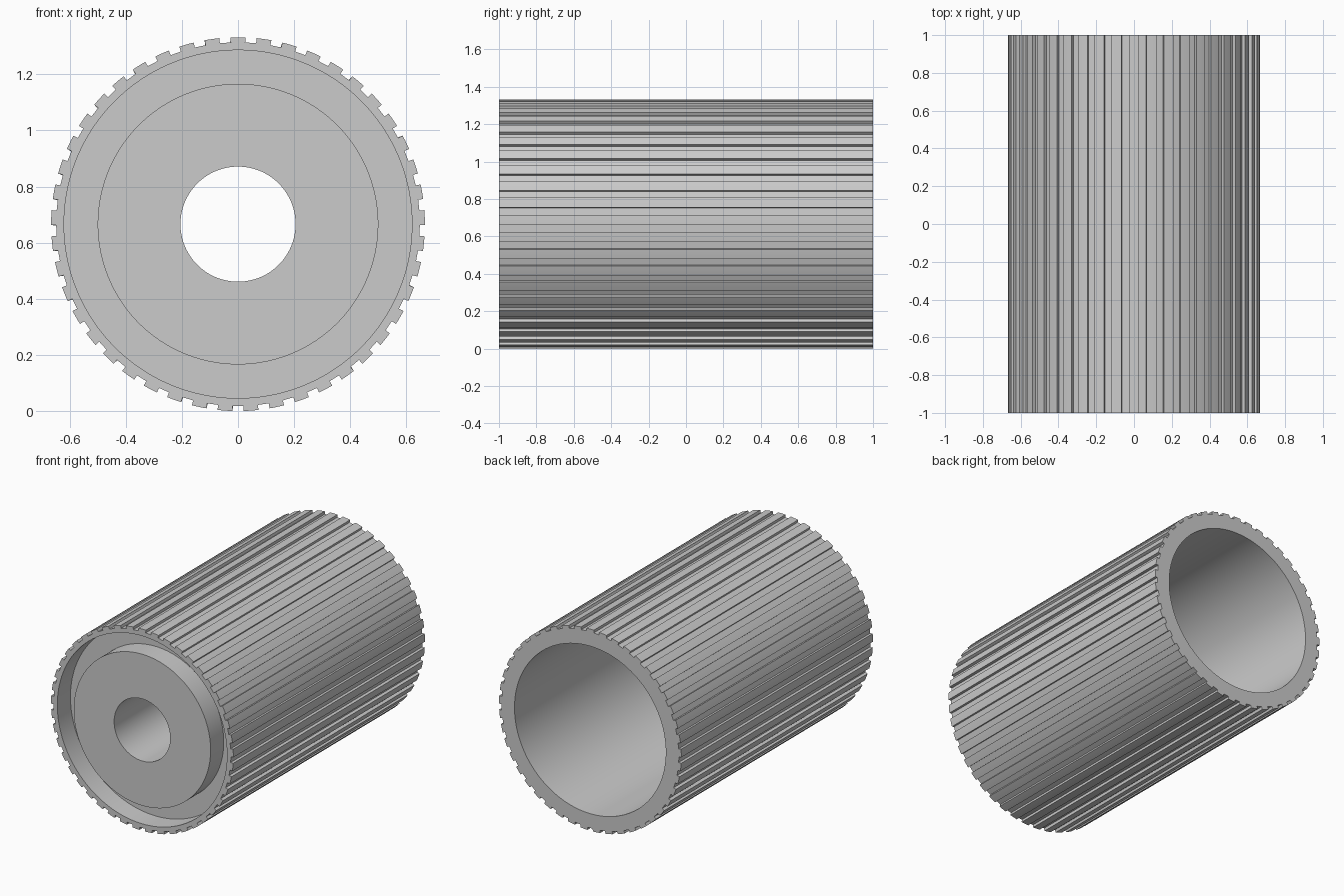
import bpy, bmesh, math

cube = bpy.data.objects.get("Cube")
if cube:
    bpy.data.objects.remove(cube, do_unlink=True)

TEETH = 45
R_TIP, R_ROOT = 0.666, 0.648
HALF_GROOVE = 0.02
CENTRE_Z = 0.666
FRONT, BACK = -1.0, 1.0

grey = bpy.data.materials.new("plain grey")
grey.use_nodes = True
colour = (0.6, 0.6, 0.6, 1)
grey.diffuse_color = colour
grey.node_tree.nodes["Principled BSDF"].inputs["Base Color"].default_value = colour


def toothed_outline():
    """Radius and angle round the rim, with a groove at the very bottom."""
    pitch = math.tau / TEETH
    half = HALF_GROOVE / R_TIP
    land = pitch - 2 * half
    points = []
    for i in range(TEETH):
        a = -math.pi / 2 + i * pitch
        points += [(R_TIP, a - half), (R_ROOT, a - half),
                   (R_ROOT, a + half), (R_TIP, a + half),
                   (R_TIP, a + half + land / 3), (R_TIP, a + half + land * 2 / 3)]
    return points


def circle_outline(radius):
    count = TEETH * 6
    start = -math.pi / 2 - HALF_GROOVE / R_TIP
    return [(radius, start + math.tau * i / count) for i in range(count)]


# Closed cross-section: rim, front ring groove, hub with hole, deep rear bore
rim = toothed_outline()
sections = [
    (rim, BACK), (rim, FRONT),
    (circle_outline(0.62), FRONT), (circle_outline(0.62), FRONT + 0.137),
    (circle_outline(0.5), FRONT + 0.137), (circle_outline(0.5), FRONT),
    (circle_outline(0.205), FRONT), (circle_outline(0.205), -0.42),
    (circle_outline(0.553), -0.42), (circle_outline(0.553), BACK),
]

bm = bmesh.new()
rings = [[bm.verts.new((r * math.cos(a), y, CENTRE_Z + r * math.sin(a)))
          for r, a in outline] for outline, y in sections]
for k, ring in enumerate(rings):
    following = rings[(k + 1) % len(rings)]
    for i in range(len(ring)):
        j = (i + 1) % len(ring)
        bm.faces.new((ring[i], ring[j], following[j], following[i]))
bmesh.ops.recalc_face_normals(bm, faces=bm.faces)

mesh = bpy.data.meshes.new("toothed_roller")
bm.to_mesh(mesh)
bm.free()
mesh.materials.append(grey)
roller = bpy.data.objects.new("toothed_roller", mesh)
bpy.context.collection.objects.link(roller)

# Smooth curved walls, crisp tooth and rim edges
bpy.ops.object.select_all(action="DESELECT")
roller.select_set(True)
bpy.context.view_layer.objects.active = roller
bpy.ops.object.shade_smooth_by_angle(angle=math.radians(30))
